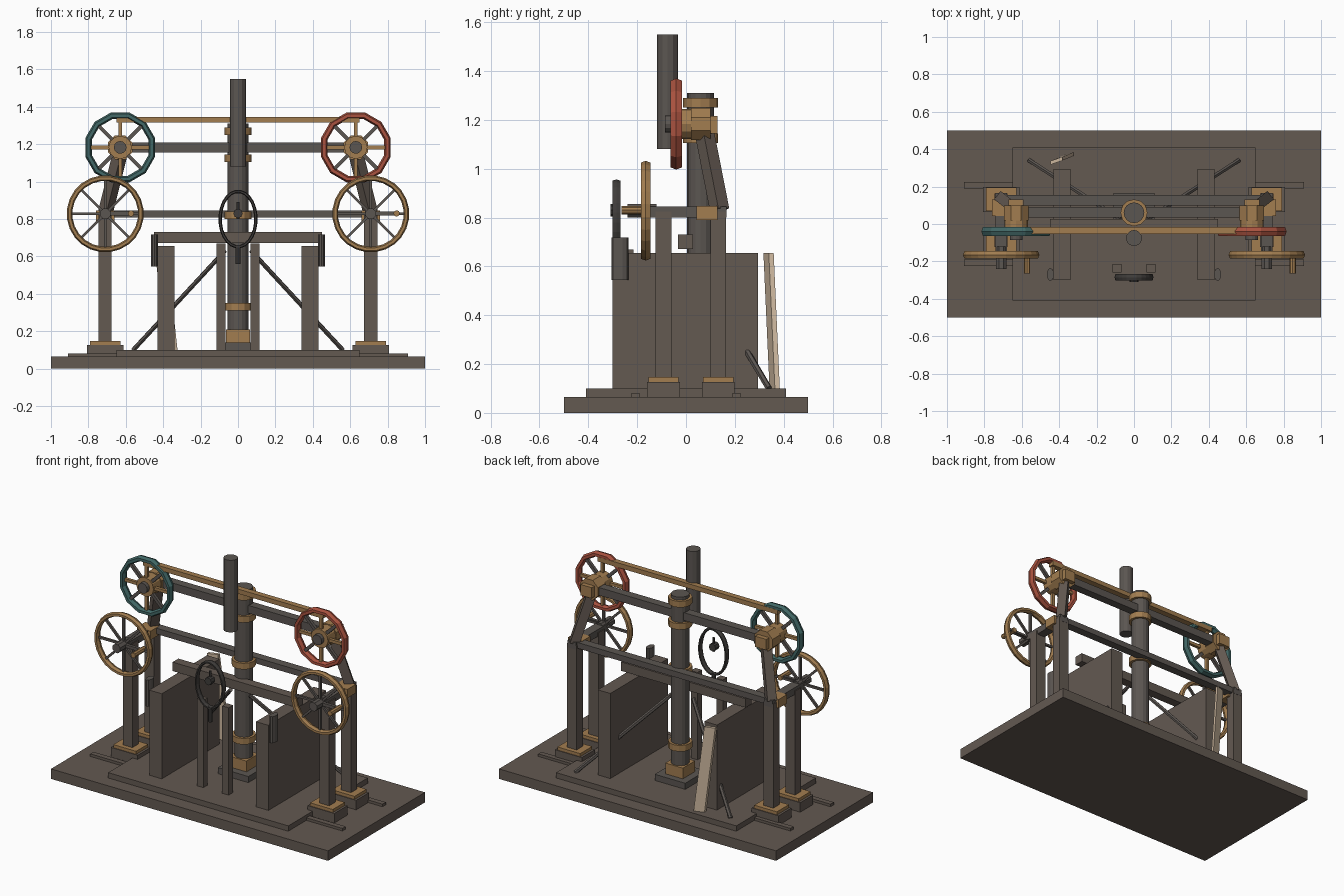
import bpy, bmesh, math
from mathutils import Vector, Matrix

if "Cube" in bpy.data.objects:
    bpy.data.objects.remove(bpy.data.objects["Cube"])


def material(name, rgb):
    m = bpy.data.materials.new(name)
    m.diffuse_color = (*rgb, 1)
    m.use_nodes = True
    m.node_tree.nodes["Principled BSDF"].inputs["Base Color"].default_value = m.diffuse_color
    return m


WOOD = material("dark_wood", (0.125, 0.100, 0.083))
IRON = material("dark_iron", (0.105, 0.092, 0.083))
BRASS = material("aged_brass", (0.36, 0.205, 0.08))
RED = material("red_paint", (0.40, 0.085, 0.05))
TEAL = material("teal_paint", (0.055, 0.14, 0.135))
BLACK = material("black_iron", (0.05, 0.046, 0.043))
PALE = material("pale_wood", (0.60, 0.47, 0.34))


def finish(name, bm, mat):
    mesh = bpy.data.meshes.new(name)
    bmesh.ops.recalc_face_normals(bm, faces=bm.faces)
    bm.to_mesh(mesh)
    bm.free()
    mesh.materials.append(mat)
    ob = bpy.data.objects.new(name, mesh)
    bpy.context.collection.objects.link(ob)
    return ob


def box(name, x, y, z, mat):
    """Box from (min, max) pairs."""
    bm = bmesh.new()
    lo, hi = Vector((x[0], y[0], z[0])), Vector((x[1], y[1], z[1]))
    size = hi - lo
    size = Vector([abs(v) for v in size])
    bmesh.ops.create_cube(bm, size=1, matrix=Matrix.Translation((lo + hi) / 2) @ Matrix.Diagonal((*size, 1)))
    return finish(name, bm, mat)


def rod(name, a, b, r, mat, sides=12, r2=None, twist=0.0, squash=1.0):
    """Prism or cylinder between two points."""
    a, b = Vector(a), Vector(b)
    d = b - a
    bm = bmesh.new()
    m = (Matrix.Translation((a + b) / 2) @ d.to_track_quat('Z', 'Y').to_matrix().to_4x4()
         @ Matrix.Diagonal((squash, 1, 1, 1)) @ Matrix.Rotation(twist, 4, 'Z'))
    bmesh.ops.create_cone(bm, cap_ends=True, segments=sides, radius1=r,
                          radius2=r if r2 is None else r2, depth=d.length, matrix=m)
    return finish(name, bm, mat)


def rim(name, c, rx, rz, in_plane, depth, mat, seg):
    """Ring facing y with a six-sided section; rx, rz are outer radii."""
    bm = bmesh.new()
    rows = []
    for i in range(seg):
        t = 2 * math.pi * (i + 0.5) / seg
        row = []
        for j in range(6):
            p = 2 * math.pi * j / 6
            off = in_plane * (math.cos(p) - 1)
            row.append(bm.verts.new((c[0] + (rx + off) * math.cos(t), c[1] + depth * math.sin(p) / 0.866,
                                     c[2] + (rz + off) * math.sin(t))))
        rows.append(row)
    for i in range(seg):
        p, q = rows[i], rows[(i + 1) % seg]
        for j in range(6):
            k = (j + 1) % 6
            bm.faces.new((p[j], p[k], q[k], q[j]))
    return finish(name, bm, mat)


def spokes(name, c, r, thick, mats, count):
    for i in range(count):
        t = 2 * math.pi * i / count
        end = (c[0] + r * math.cos(t), c[1], c[2] + r * math.sin(t))
        rod(name, c, end, thick, mats[i % len(mats)], 4, twist=math.pi / 4)


# Stepped base
box("base", (-1, 1), (-0.5, 0.5), (0, 0.065), WOOD)
box("platform", (-0.65, 0.65), (-0.41, 0.41), (0.065, 0.10), WOOD)

# Central column with brass collars
CY = 0.06
box("column_plinth", (-0.11, 0.11), (-0.05, 0.165), (0.10, 0.14), IRON)
box("column_foot", (-0.063, 0.063), (CY - 0.063, CY + 0.063), (0.14, 0.21), BRASS)
rod("column", (0, CY, 0.12), (0, CY, 1.31), 0.055, IRON, 16)
for z in (0.31, 0.80, 1.105, 1.25):
    rod("column_collar", (0, CY, z), (0, CY, z + 0.04), 0.072, BRASS, 12)
rod("upper_cylinder", (0, -0.075, 1.08), (0, -0.075, 1.55), 0.043, IRON, 12)

# Rods and beams that cross the frame
box("upper_beam", (-0.60, 0.60), (0.035, 0.09), (1.157, 1.208), IRON)
box("rear_tie_bar", (-0.70, 0.70), (0.10, 0.155), (0.807, 0.845), IRON)
box("cross_beam", (-0.45, 0.45), (-0.032, 0.028), (0.672, 0.73), WOOD)
box("drive_belt", (-0.65, 0.65), (-0.053, -0.016), (1.315, 1.345), BRASS)

for s, paint in ((-1, TEAL), (1, RED)):
    X = 0.71 * s
    # Big upright slabs
    box("upright_slab", (s * 0.34, s * 0.43), (-0.30, 0.295), (0.10, 0.655), WOOD)
    # Posts on plinths
    for y in (-0.092, 0.132):
        box("post", (X - 0.035, X + 0.035), (y - 0.032, y + 0.032), (0.10, 0.825), WOOD)
        box("post_plinth", (X - 0.097, X + 0.097), (y - 0.067, y + 0.067), (0.065, 0.127), WOOD)
        box("post_foot", (X - 0.082, X + 0.082), (y - 0.062, y + 0.062), (0.127, 0.147), BRASS)
    for y in (-0.207, 0.207):
        box("floor_rail", (s * 0.64, s * 0.91), (y - 0.017, y + 0.017), (0.06, 0.082), WOOD)
    # Side beam that carries the crank wheel
    box("side_beam", (X - 0.03, X + 0.03), (-0.165, 0.165), (0.80, 0.845), IRON)
    box("beam_clamp", (X - 0.05, X + 0.05), (0.042, 0.13), (0.79, 0.847), BRASS)

    # Lower crank wheel
    c = (X, -0.165, 0.828)
    rim("crank_wheel_rim", c, 0.206, 0.206, 0.015, 0.02, BRASS, 24)
    spokes("crank_wheel_spoke", c, 0.185, 0.010, [IRON], 8)
    rod("crank_wheel_hub", (X, -0.24, 0.828), (X, -0.12, 0.828), 0.03, IRON, 8, twist=math.pi / 8)
    rod("crank_handle", (X + 0.138, -0.265, 0.83), (X + 0.138, -0.15, 0.83), 0.017, BRASS, 8)
    box("crank_arm", (X, X + 0.15), (-0.185, -0.165), (0.82, 0.84), IRON)

    # Upper painted wheel with its bearing
    ux = 0.63 * s
    c = (ux, -0.04, 1.183)
    rim("upper_wheel_rim", c, 0.193, 0.193, 0.018, 0.023, paint, 12)
    spokes("upper_wheel_spoke", c, 0.165, 0.014, [BRASS, IRON], 8)
    rod("upper_wheel_hub", (ux, -0.06, 1.183), (ux, 0.03, 1.183), 0.062, BRASS, 12)
    rod("upper_wheel_axle", (ux, -0.085, 1.183), (ux, 0.02, 1.183), 0.034, IRON, 12)
    rod("bearing_block", (ux, 0.02, 1.183), (ux, 0.10, 1.183), 0.07, BRASS, 8, twist=math.pi / 8)
    box("bearing_cap", (ux - 0.04, ux + 0.04), (0.09, 0.13), (1.145, 1.215), BRASS)
    # Leaning strut from rear post to bearing
    rod("leaning_strut", (X, 0.138, 0.83), (ux, 0.075, 1.15), 0.04, WOOD, 4, twist=math.pi / 4)

    # Slab weights, gauge legs and rear braces
    rod("hanging_weight", (s * 0.447, -0.27, 0.545), (s * 0.447, -0.27, 0.718), 0.035, IRON, 10, squash=0.55)
    box("gauge_leg", (s * 0.068, s * 0.115), (-0.26, -0.215), (0.10, 0.67), WOOD)
    rod("rear_brace", (s * 0.56, 0.34, 0.10), (s * 0.07, 0.025, 0.63), 0.013, IRON, 6)

# Oval hoop at the front with its pointer and stem
rim("front_hoop", (0, -0.285, 0.80), 0.105, 0.157, 0.009, 0.017, BLACK, 24)
rod("hoop_pointer", (0, -0.285, 0.80), (0, -0.285, 0.89), 0.008, BLACK, 6)
rod("hoop_knob", (0, -0.31, 0.83), (0, -0.27, 0.83), 0.025, BLACK, 8)
rod("hoop_stem", (0, -0.285, 0.56), (0, -0.285, 0.66), 0.014, BLACK, 8)

# Pale plank leaning behind the left slab
rod("leaning_plank", (-0.355, 0.363, 0.10), (-0.415, 0.338, 0.655), 0.045, PALE, 4, twist=math.pi / 4)
plank = bpy.data.objects["leaning_plank"]
mid = Vector((-0.385, 0.35, 0.378))
for v in plank.data.vertices:  # flatten and turn the plank slightly
    f = (v.co.z - 0.10) / 0.555
    axis = Vector((-0.355 - 0.06 * f, 0.363 - 0.025 * f, 0))
    dx = 0.032 if v.co.x > axis.x else -0.032
    dy = 0.010 if v.co.y > axis.y else -0.010
    v.co = (axis.x + dx, axis.y + dy + dx * 0.35, 0.10 if f < 0.5 else 0.655)
